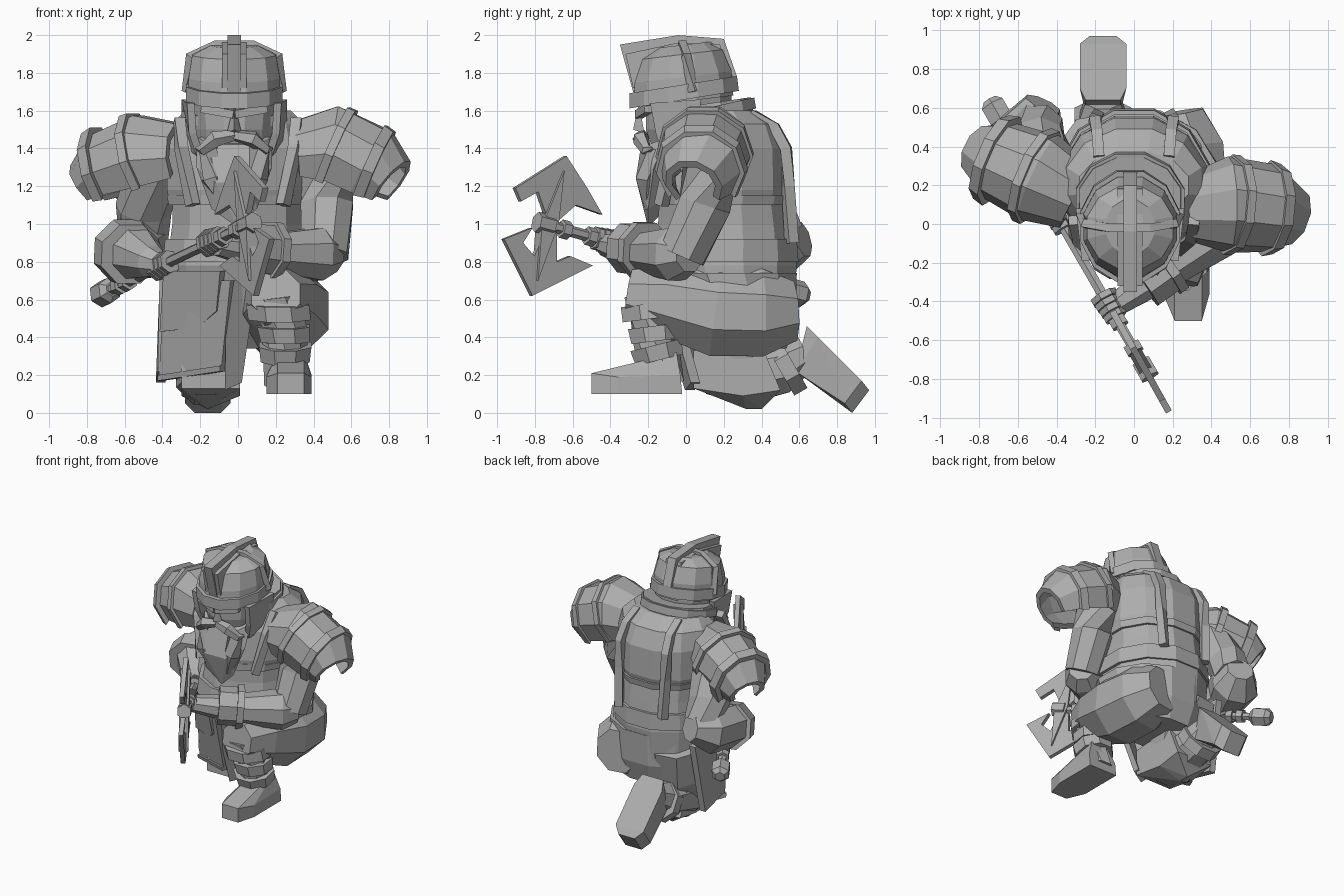
import bpy
import bmesh
from math import cos, sin, pi
from mathutils import Vector

default_cube = bpy.data.objects.get("Cube")
if default_cube:
    bpy.data.objects.remove(default_cube, do_unlink=True)

stone = bpy.data.materials.new("stone grey")
stone.use_nodes = True
stone.diffuse_color = (.42, .42, .42, 1)
stone.node_tree.nodes["Principled BSDF"].inputs["Base Color"].default_value = stone.diffuse_color


def finish(name, bm):
    bmesh.ops.recalc_face_normals(bm, faces=bm.faces)
    mesh = bpy.data.meshes.new(name)
    bm.to_mesh(mesh)
    bm.free()
    mesh.materials.append(stone)
    obj = bpy.data.objects.new(name, mesh)
    bpy.context.collection.objects.link(obj)
    return obj


def skin(name, rings):
    """Bridge matching rings of points and cap both ends."""
    bm = bmesh.new()
    loops = [[bm.verts.new(point) for point in ring] for ring in rings]
    for low, high in zip(loops, loops[1:]):
        for k in range(len(low)):
            bm.faces.new((low[k - 1], low[k], high[k], high[k - 1]))
    bm.faces.new(loops[0])
    bm.faces.new(loops[-1])
    return finish(name, bm)


def sweep(name, stations, section):
    """Sweep a section of (angle, radius offset) through x, y, z, radius stations."""
    centres = [Vector(station[:3]) for station in stations]
    rings = []
    for i, centre in enumerate(centres):
        tangent = centres[min(i + 1, len(centres) - 1)] - centres[max(i - 1, 0)]
        across = tangent.cross(Vector((0, 0, 1)))
        if across.length < .02:
            across = Vector((1, 0, 0))
        across.normalize()
        over = across.cross(tangent).normalized()
        rings.append([centre + (stations[i][3] + offset) * (cos(a) * across + sin(a) * over)
                      for a, offset in section])
    return skin(name, rings)


def limb(name, stations, sides=8):
    return sweep(name, stations, [(2 * pi * (k + .5) / sides, 0) for k in range(sides)])


def shell(name, stations, thickness=.04):
    """Curved plate, open underneath."""
    arc = [pi * (k / 4.8 - .23) for k in range(8)]
    return sweep(name, stations, [(a, 0) for a in arc] + [(a, -thickness) for a in reversed(arc)])


def loft(name, rings, sides=12, x=0, tilt=0):
    """Stack of rings given as height, front y, back y, half width."""
    result = []
    for z, front, back, half in rings:
        middle, depth = (front + back) / 2, (back - front) / 2
        ring = []
        for k in range(sides):
            angle = 2 * pi * (k + .5) / sides
            y = middle + depth * sin(angle)
            ring.append((x + half * cos(angle), y, z + tilt * y))
        result.append(ring)
    return skin(name, result)


def hull(name, points):
    bm = bmesh.new()
    for point in points:
        bm.verts.new(point)
    bmesh.ops.convex_hull(bm, input=bm.verts)
    bmesh.ops.dissolve_limit(bm, angle_limit=.05, verts=bm.verts, edges=bm.edges)
    return finish(name, bm)


def slab(name, outline, offset):
    """Flat outline thickened along an offset."""
    offset = Vector(offset)
    low = [Vector(point) - offset / 2 for point in outline]
    return skin(name, [low, [point + offset for point in low]])


def between(start, end, t, radius):
    return (*Vector(start).lerp(Vector(end), t), radius)


def wrap(name, start, end, t, width, radius, sides=8):
    """Raised band around the line from start to end."""
    return limb(name, [between(start, end, t - width / 2, radius),
                       between(start, end, t + width / 2, radius)], sides)


# Torso, vest, belt and skirt
loft("torso", [(.55, -.12, .58, .38), (.78, -.2, .6, .39), (1, -.16, .57, .36),
               (1.2, -.15, .54, .36), (1.45, -.1, .52, .36), (1.6, 0, .38, .27)])
loft("vest", [(1.1, -.16, .55, .37), (1.18, -.17, .57, .39), (1.4, -.14, .56, .39),
              (1.53, -.06, .5, .36), (1.6, .02, .38, .29)])
loft("vest_hem", [(1.1, -.17, .57, .38), (1.15, -.17, .58, .39)])
loft("belt", [(.8, -.22, .61, .41), (.92, -.2, .6, .4)])
loft("skirt", [(.34, .1, .54, .32), (.5, -.04, .59, .4), (.74, -.18, .6, .41)], x=.03)
for side in (-1, 1):
    limb("back_strap", [(side * .18, .34, 1.58, .04), (side * .19, .47, 1.51, .04),
                        (side * .2, .53, 1.4, .04), (side * .2, .54, 1.2, .04),
                        (side * .19, .56, .9, .04)], 4)
    limb("chest_strap", [(side * .31, .02, 1.55, .04), (side * .3, -.07, 1.4, .04),
                         (side * .24, -.13, 1.1, .04)], 4)
slab("side_skirt", [(-.4, .12, .22), (-.41, .38, .16), (-.39, .48, .7), (-.39, .08, .75)],
     (.05, 0, 0))

# Hanging front cloth in layers, draped back over the kneeling leg
slab("front_cloth", [(-.41, .15, .17), (-.08, -.02, .22), (-.03, -.2, .7), (-.38, .06, .7)],
     (.02, .05, 0))
slab("front_cloth_hem", [(-.41, .14, .17), (-.08, -.03, .22), (-.08, -.04, .25), (-.41, .13, .2)],
     (.03, .06, 0))
slab("upper_cloth", [(-.4, .1, .43), (-.2, -.02, .45), (-.1, -.12, .54), (-.08, -.2, .75),
                     (-.38, .05, .75)], (.03, .07, 0))
slab("inner_cloth", [(-.07, .02, .12), (.02, .05, .16), (.1, -.1, .7), (-.06, -.17, .7)],
     (0, .05, 0))

# Left leg, planted forward under the draped skirt
limb("left_thigh", [(.2, .57, .54, .17), (.23, .4, .53, .25), (.24, .16, .54, .26),
                    (.22, -.1, .6, .21), (.2, -.3, .63, .14)])
limb("left_shin", [(.25, -.12, .15, .12), (.25, -.16, .38, .12), (.22, -.18, .62, .15)])
limb("knee_cuff", [(.22, -.17, .5, .18), (.21, -.18, .58, .18)])
limb("shin_band", [(.25, -.14, .28, .14), (.25, -.16, .36, .15)])
limb("shin_band", [(.25, -.16, .38, .14), (.24, -.17, .46, .15)])
hull("left_boot", [(x, y, z) for x in (.15, .39) for y, z in
                   ((-.36, .1), (-.02, .1), (-.36, .19), (-.03, .2))]
     + [(x, y, z) for x in (.21, .35) for y, z in
        ((-.5, .1), (-.5, .21), (-.26, .25), (-.05, .32))])

# Right leg, kneeling
limb("right_thigh", [(-.18, .36, .65, .22), (-.17, .3, .4, .22), (-.17, .22, .2, .17)])
limb("right_shin", [(-.17, .12, .22, .13), (-.17, .3, .2, .17), (-.16, .5, .24, .15),
                    (-.16, .64, .32, .1)])
hull("right_knee_guard", [(x, y, z) for x in (-.3, .01) for y, z in
                          ((.04, .13), (.04, .33), (.3, .09), (.5, .12), (.4, .36))]
     + [(-.16, .32, .02), (-.16, .4, .02)])
limb("right_ankle_band", [(-.16, .5, .22, .16), (-.16, .57, .26, .16)])
hull("right_boot", [(x, y, z) for x in (-.25, -.07) for y, z in
                    ((.64, .46), (.58, .22), (.7, .22))]
     + [(x, y, z) for x in (-.28, -.04) for y, z in ((.7, .4), (.93, .17), (.84, .05))]
     + [(x, y, z) for x in (-.23, -.09) for y, z in ((.97, .12), (.88, 0))])

# Head, hood and beard
loft("head", [(1.3, -.15, .25, .19), (1.5, -.22, .25, .21), (1.68, -.22, .25, .23)], x=-.02)
loft("hood", [(1.38, .02, .34, .26), (1.5, -.06, .37, .28), (1.62, -.1, .35, .27)],
     x=-.02, tilt=.15)
loft("hood_rim", [(1.53, -.14, .38, .29), (1.59, -.15, .37, .29)], x=-.02, tilt=.22)
hull("beard", [(x - .02, y, z) for half, y, z in
               ((.2, -.1, 1.46), (.13, -.2, 1.42), (.2, -.17, 1.3), (.1, -.26, 1.22),
                (.12, -.2, 1.08)) for x in (-half, half)] + [(0, -.2, .98), (0, 0, 1.2)])
hull("nose", [(-.06, -.22, 1.48), (.02, -.22, 1.48), (-.02, -.28, 1.5), (-.02, -.25, 1.64)])
for side in (-1, 1):
    limb("moustache", [(-.02, -.23, 1.47, .03), (side * .1 - .02, -.24, 1.45, .045),
                       (side * .17 - .02, -.21, 1.39, .03), (side * .2 - .02, -.18, 1.4, .01)], 5)
    limb("beard_lock", [(side * .13 - .02, -.18, 1.4, .06), (side * .12 - .02, -.21, 1.24, .06),
                        (side * .06, -.2, 1.08, .02)], 5)
    limb("brow", [(-.02, -.25, 1.58, .03), (side * .17 - .02, -.2, 1.61, .03)], 4)
    slab("cheek_guard", [(side * .23 - .02, -.19, 1.64), (side * .22 - .02, -.16, 1.48),
                         (side * .18 - .02, -.12, 1.36), (side * .25 - .02, .05, 1.42),
                         (side * .26 - .02, .08, 1.66)], (.04, 0, 0))

# Helmet with bands and crest
loft("helmet", [(1.65, -.29, .26, .25), (1.78, -.28, .25, .25), (1.9, -.24, .2, .23),
                (1.95, -.16, .13, .13)], x=-.02, tilt=.12)
loft("helmet_band", [(1.66, -.31, .29, .265), (1.74, -.31, .28, .265)], x=-.02, tilt=.16)
limb("helmet_strap", [(-.27, .04, 1.7, .03), (-.25, 0, 1.89, .03), (-.12, -.02, 1.95, .03),
                      (.08, -.02, 1.95, .03), (.21, 0, 1.89, .03), (.23, .04, 1.7, .03)], 4)
slab("crest", [(-.02, y, z) for y, z in ((-.28, 1.7), (-.35, 1.95), (-.04, 2), (.2, 1.98),
                                         (.27, 1.78), (0, 1.7))], (.07, 0, 0))
slab("crest_base", [(-.02, y, z) for y, z in ((-.28, 1.72), (-.32, 1.9), (-.04, 1.96),
                                              (.18, 1.95), (.22, 1.8))], (.13, 0, 0))

# Shoulder armour
shoulders = {
    "left": [(.3, .08, 1.37, .18), (.49, .1, 1.39, .25), (.7, .08, 1.3, .23), (.81, .04, 1.21, .16)],
    "right": [(-.3, .14, 1.36, .18), (-.49, .24, 1.35, .24), (-.7, .33, 1.28, .21),
              (-.8, .38, 1.2, .14)]}
for side, stations in shoulders.items():
    shell(side + "_pauldron", stations)
    inner, outer = stations[1][:3], stations[2][:3]
    shell(side + "_pauldron_band", [between(inner, outer, t, .26) for t in (0, .2)])
    shell(side + "_pauldron_rim", [between(inner, outer, .95, .25),
                                   between(inner, outer, 1.2, .235)])

# Left arm reaching across to the weapon
elbow, hand = (.46, -.02, .83), (-.11, -.43, .89)
limb("left_upper_arm", [(.4, .14, 1.48, .12), (.46, .13, 1.3, .15), (.47, .1, 1.1, .15),
                        elbow + (.13,)])
limb("left_forearm", [(.5, .02, .84, .1), (.42, -.05, .84, .15), (.12, -.27, .85, .1), hand + (.06,)])
wrap("left_cuff", elbow, hand, .6, .24, .14)
wrap("left_cuff_trim", elbow, hand, .5, .07, .16)

# Right arm bent back
elbow, hand = (-.5, .5, .93), (-.4, .05, .78)
limb("right_upper_arm", [(-.38, .25, 1.45, .12), (-.44, .3, 1.3, .15), (-.5, .42, 1.08, .15),
                         elbow + (.14,)])
limb("right_forearm", [(-.47, .62, .92, .1), (-.53, .49, .88, .18), (-.58, .3, .86, .17),
                       (-.46, .1, .8, .09), hand + (.06,)])
limb("right_cuff", [(-.6, .33, .86, .18), (-.57, .22, .84, .17)])

# Double axe: shaft, fists and pommel share one line
pommel, head = (-.72, .6, .63), (.06, -.75, 1)
limb("shaft", [pommel + (.03,), head + (.03,)], 6)
limb("pommel", [between(pommel, head, t, r) for t, r in
                ((-.03, .04), (-.01, .07), (.05, .07), (.07, .04))], 6)
for t in (.12, .17, .82, .92):
    wrap("shaft_ring", pommel, head, t, .03, .05, 6)
for name, t in (("right_fist", .42), ("left_fist", .76)):
    for finger in range(4):
        wrap(name, pommel, head, t + (finger - 1.5) * .023, .02, .075 - .004 * finger, 7)


def in_blade_plane(points):
    return [(.18 - .56 * (y + .97), y, z) for y, z in points]


upper = [(-.64, 1.36), (-.91, 1.19), (-.88, 1.12), (-.79, 1.17), (-.73, 1),
         (-.68, 1.02), (-.59, 1.1), (-.45, 1.05), (-.53, 1.19)]
lower = [(-.82, .62), (-.97, .92), (-.82, .98), (-.87, .9), (-.81, .83), (-.75, .97),
         (-.69, .95), (-.69, .8), (-.62, .83), (-.5, .78)]
for name, outline in (("upper_blade", upper), ("lower_blade", lower)):
    slab(name, in_blade_plane(outline), (.03, .016, 0))
slab("blade_spine", in_blade_plane([(-.8, .7), (-.78, .98), (-.66, 1.28), (-.69, 1)]),
     (.06, .034, 0))
wrap("axe_hub", pommel, head, 1, .06, .055, 6)
